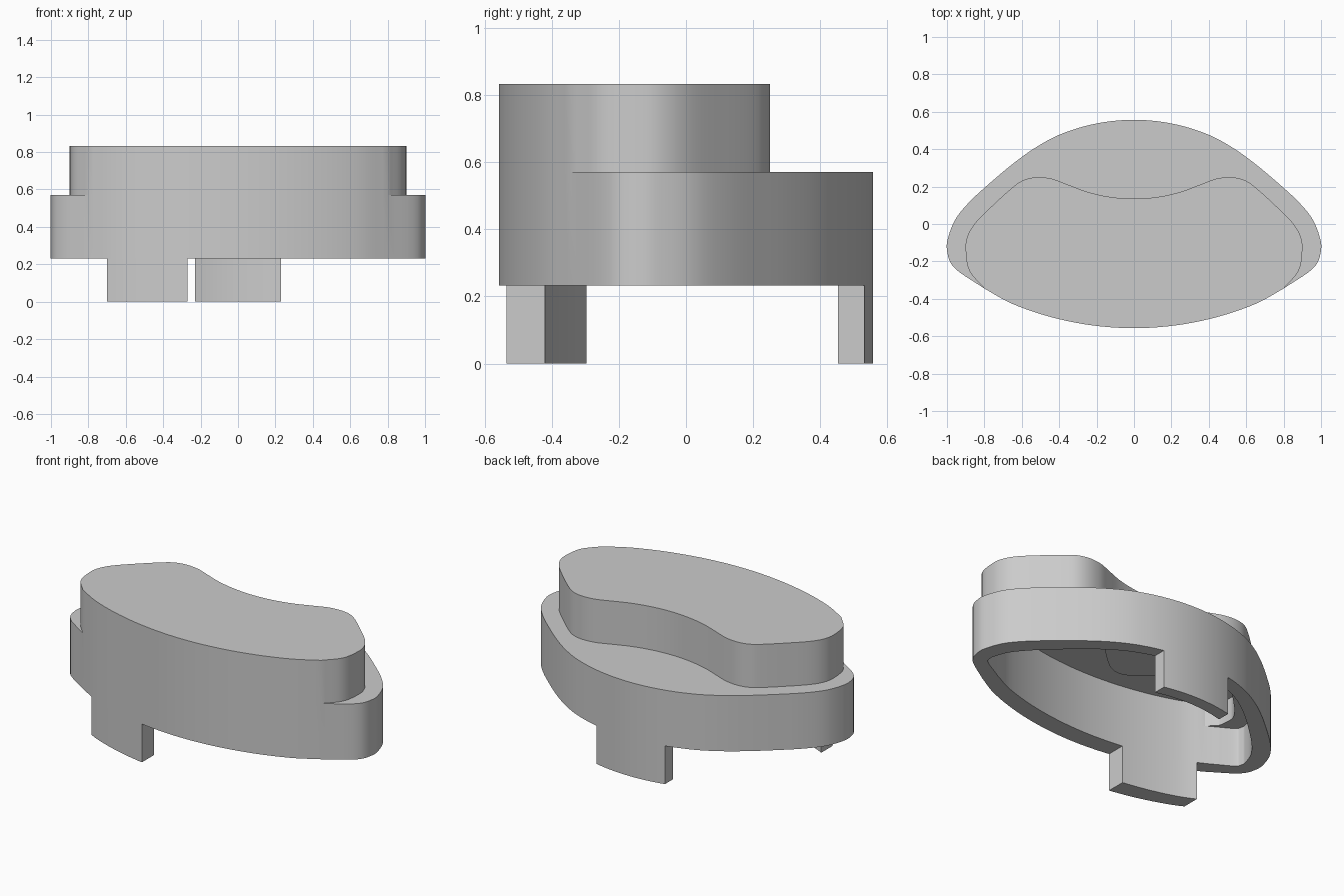
import bpy
import bmesh
import math
from mathutils import Vector

cube = bpy.data.objects.get("Cube")
if cube:
    bpy.data.objects.remove(cube, do_unlink=True)

BOTTOM, LEDGE_IN, LEDGE, ROOF_IN, ROOF = 0.232, 0.47, 0.57, 0.61, 0.832
WALL = 0.095

grey = bpy.data.materials.new("plain_grey")
grey.use_nodes = True
grey.diffuse_color = (0.6, 0.6, 0.6, 1)
grey.node_tree.nodes["Principled BSDF"].inputs["Base Color"].default_value = (0.6, 0.6, 0.6, 1)


def spline(points, steps=5):
    """Smooth curve through the points, without the last one."""
    p = [Vector(q) for q in points]
    p = [Vector((-p[1].x, p[1].y)) if p[0].x == 0 else 2 * p[0] - p[1]] + p
    end = p[-1]
    p.append(Vector((-p[-2].x, p[-2].y)) if end.x == 0 else 2 * end - p[-2])
    out = []
    for a, b, c, d in zip(p, p[1:], p[2:], p[3:]):
        for i in range(steps):
            t = i / steps
            out.append(0.5 * (2 * b + (c - a) * t + (2 * a - 5 * b + 4 * c - d) * t * t
                              + (3 * b - a - 3 * c + d) * t ** 3))
    return out


def outline(side, front):
    """Closed loop from the right half, mirrored in x."""
    half = spline(side) + spline(front) + [Vector(front[-1])]
    return half + [Vector((-p.x, p.y)) for p in reversed(half[1:-1])]


def inset(loop, dist):
    """Loop moved inwards by the wall, which is thicker at the middle of the front."""
    out = []
    for i, p in enumerate(loop):
        t = (loop[(i + 1) % len(loop)] - loop[i - 1]).normalized()
        shift = 0.022 * (1 - 2 * p.x ** 2)
        out.append(p + dist * Vector((t.y, -t.x)) + Vector((0, shift)))
    return out


def finish(bm, name):
    bmesh.ops.remove_doubles(bm, verts=bm.verts[:], dist=0.0005)
    bmesh.ops.recalc_face_normals(bm, faces=bm.faces[:])
    mesh = bpy.data.meshes.new(name)
    bm.to_mesh(mesh)
    bm.free()
    mesh.materials.append(grey)
    obj = bpy.data.objects.new(name, mesh)
    bpy.context.collection.objects.link(obj)
    bpy.ops.object.select_all(action='DESELECT')
    obj.select_set(True)
    bpy.context.view_layer.objects.active = obj
    bpy.ops.object.shade_smooth_by_angle()
    return obj


def skin(name, rings):
    """Bridge a stack of (loop, z) rings and cap both ends."""
    bm = bmesh.new()
    rows = [[bm.verts.new((p.x, p.y, z)) for p in loop] for loop, z in rings]
    n = len(rows[0])
    for a, b in zip(rows, rows[1:]):
        for i in range(n):
            j = (i + 1) % n
            # skip quads where both rings run along the same edge
            if (a[i].co - b[i].co).length + (a[j].co - b[j].co).length > 0.001:
                bm.faces.new((a[i], a[j], b[j], b[i]))
    bm.faces.new(rows[0])
    bm.faces.new(rows[-1])
    return finish(bm, name)


def y_at(loop, x, sign):
    """Where the loop crosses x, at the back (+1) or the front (-1)."""
    hits = []
    for i, b in enumerate(loop):
        a = loop[i - 1]
        if min(a.x, b.x) <= x <= max(a.x, b.x) and abs(a.x - b.x) > 1e-6:
            hits.append(a.y + (b.y - a.y) * (x - a.x) / (b.x - a.x))
    return sign * max(sign * y for y in hits)


def tab(name, x0, x1, sign, steps=12):
    """Foot that follows the wall between two x positions."""
    xs = [x0 + (x1 - x0) * i / steps for i in range(steps + 1)]
    path = [Vector((x, y_at(base, x, sign))) for x in xs]
    path += [Vector((x, y_at(base_inner, x, sign))) for x in reversed(xs)]
    return skin(name, [(path, 0), (path, BOTTOM)])


# Outlines: wide base and kidney-shaped top, sharing the front curve
front = [(0.8, -0.345), (0.65, -0.427), (0.45, -0.496), (0.23, -0.541), (0, -0.557)]
base = outline([(0, 0.557), (0.12, 0.55), (0.23, 0.531), (0.33, 0.503), (0.43, 0.463),
                (0.54, 0.4), (0.65, 0.32), (0.76, 0.228), (0.87, 0.128), (0.95, 0.033),
                (0.99, -0.06), (1, -0.14), (0.96, -0.235), (0.8, -0.345)], front)
kidney = outline([(0, 0.135), (0.13, 0.145), (0.25, 0.172), (0.36, 0.213), (0.44, 0.242),
                  (0.52, 0.25), (0.59, 0.235), (0.65, 0.195), (0.75, 0.105), (0.845, 0.01),
                  (0.89, -0.065), (0.9, -0.14), (0.88, -0.25), (0.8, -0.345)], front)
base_inner = inset(base, WALL)
kidney_inner = inset(kidney, WALL)

# The upper cavity narrows around a rounded tongue in the middle of the back
for p in kidney_inner:
    if p.y > 0:
        p.y -= 0.2 * math.exp(-(p.x / 0.22) ** 2)

# Hollow stepped body, skinned from the inner roof round to the outer roof
skin("stepped_shell", [(kidney_inner, ROOF_IN), (kidney_inner, LEDGE_IN),
                       (base_inner, LEDGE_IN), (base_inner, BOTTOM),
                       (base, BOTTOM), (base, LEDGE), (kidney, LEDGE), (kidney, ROOF)])

# Feet
tab("front_tab", -0.7, -0.27, -1)
tab("back_tab", -0.23, 0.23, 1)
